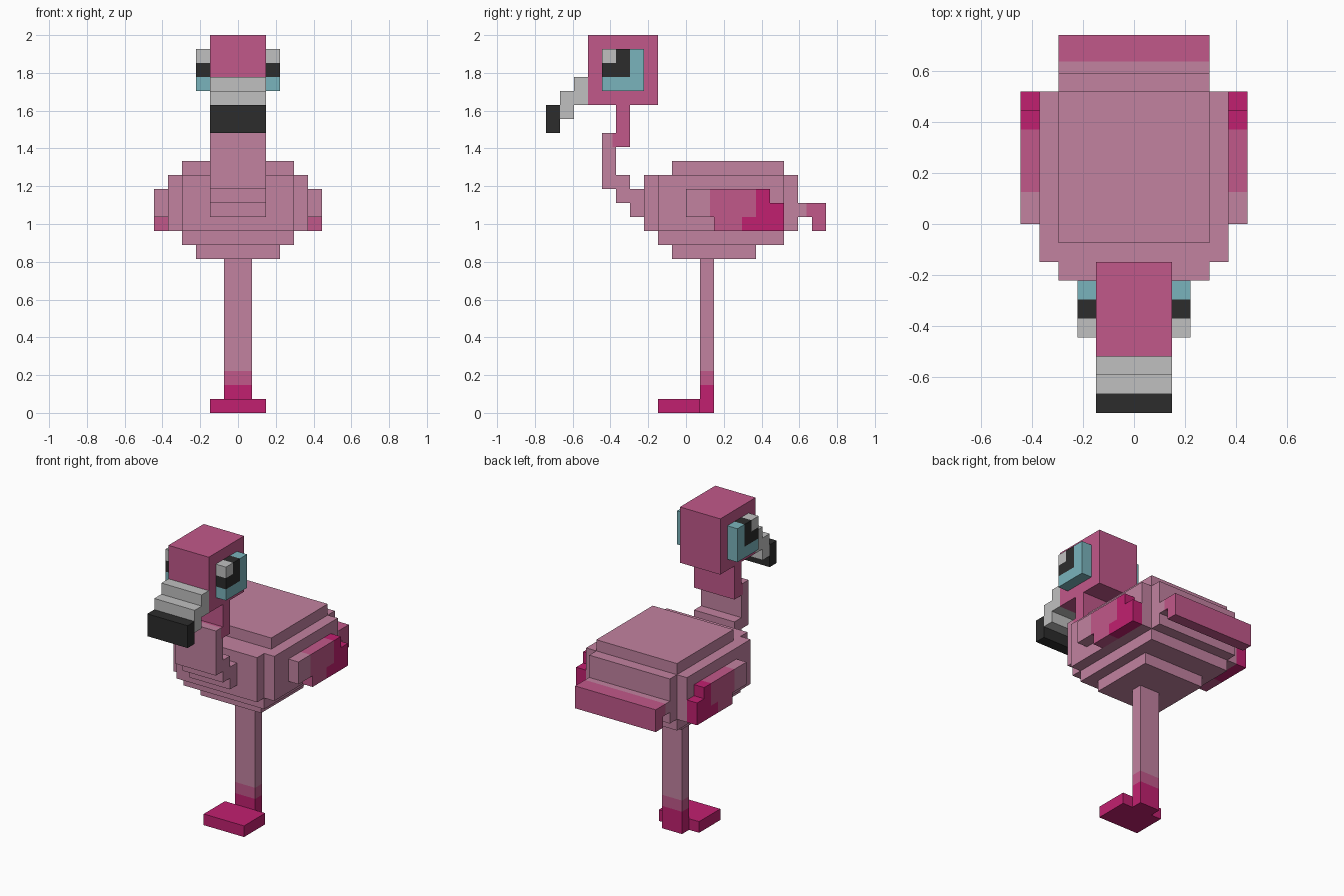
import bpy
import bmesh
from mathutils import Matrix, Vector

if "Cube" in bpy.data.objects:
    bpy.data.objects.remove(bpy.data.objects["Cube"], do_unlink=True)

U = 2 / 27  # one block


def make_material(name, srgb):
    lin = [((c / 255 + 0.055) / 1.055) ** 2.4 for c in srgb]
    m = bpy.data.materials.new(name)
    m.use_nodes = True
    m.diffuse_color = (*lin, 1)
    m.node_tree.nodes["Principled BSDF"].inputs["Base Color"].default_value = (*lin, 1)
    return m


LIGHT = make_material("pale pink", (194, 130, 160))
MID = make_material("rose pink", (193, 88, 138))
HOT = make_material("hot pink", (193, 32, 112))
GREY = make_material("light grey", (192, 192, 192))
BLACK = make_material("black", (44, 44, 44))
TEAL = make_material("teal", (122, 180, 188))


def blocks(name, boxes, flip=1):
    """One object from boxes (material, x range, y range, z range), in block units."""
    bm = bmesh.new()
    mats = []
    for mat, xs, ys, zs in boxes:
        if mat not in mats:
            mats.append(mat)
        xs = sorted(flip * x for x in xs)
        lo = Vector((xs[0], ys[0], zs[0])) * U
        hi = Vector((xs[1], ys[1], zs[1])) * U
        place = Matrix.Translation((lo + hi) / 2) @ Matrix.Diagonal((*(hi - lo), 1))
        verts = bmesh.ops.create_cube(bm, size=1, matrix=place)["verts"]
        for f in {f for v in verts for f in v.link_faces}:
            f.material_index = mats.index(mat)
    mesh = bpy.data.meshes.new(name)
    bm.to_mesh(mesh)
    bm.free()
    for m in mats:
        mesh.materials.append(m)
    ob = bpy.data.objects.new(name, mesh)
    bpy.context.scene.collection.objects.link(ob)
    return ob


def pair(name, boxes):
    blocks("left_" + name, boxes, 1)
    blocks("right_" + name, boxes, -1)


W2, W3, W4 = (-2, 2), (-3, 3), (-4, 4)

# Body: stepped core plus side slabs
blocks("body", [
    (LIGHT, W4, (-1, 7), (17, 18)),
    (LIGHT, W4, (-3, 8), (13, 17)),
    (LIGHT, W4, (-2, 7), (12, 13)),
    (LIGHT, W3, (-1, 5), (11, 12)),
])
pair("flank", [(LIGHT, (4, 5), (-2, 7), (13, 17))])

# Wings: pale at the front, hot pink at the tips
pair("wing", [
    (LIGHT, (5, 6), (0, 1.7), (14, 16)),
    (MID, (5, 6), (1.7, 5), (14, 16)),
    (HOT, (5, 6), (5, 6), (15, 16)),
    (HOT, (5, 6), (5, 7), (14, 15)),
    (MID, (5, 6), (2, 4), (13, 14)),
    (HOT, (5, 6), (4, 7), (13, 14)),
])

# Tail
blocks("tail", [
    (LIGHT, W4, (8, 8.6), (14, 15)),
    (MID, W4, (8.6, 9), (14, 15)),
    (MID, W4, (9, 10), (13, 15)),
])

# Neck: stepped curve from the body to the head
blocks("neck", [
    (LIGHT, W2, (-4, -3), (14, 16)),
    (LIGHT, W2, (-5, -4), (15, 17)),
    (LIGHT, W2, (-6, -5), (16, 19)),
    (LIGHT, W2, (-6, -5.25), (19, 20)),
    (MID, W2, (-5.25, -5), (19, 20)),
    (MID, W2, (-5, -4), (19, 22)),
])

# Head, beak and eyes
blocks("head", [(MID, W2, (-7, -2), (22, 27))])
blocks("beak", [
    (GREY, W2, (-8, -7), (22, 24)),
    (GREY, W2, (-9, -8), (21, 23)),
])
blocks("beak_tip", [(BLACK, W2, (-10, -9), (20, 22))])
pair("eye", [
    (GREY, (2, 3), (-6, -5), (25, 26)),
    (BLACK, (2, 3), (-6, -5), (24, 25)),
    (BLACK, (2, 3), (-5, -4), (24, 26)),
    (TEAL, (2, 3), (-4, -3), (23, 26)),
    (TEAL, (2, 3), (-6, -4), (23, 24)),
])

# Single leg and foot
blocks("leg", [
    (LIGHT, (-1, 1), (1, 2), (3, 11)),
    (MID, (-1, 1), (1, 2), (2, 3)),
    (HOT, (-1, 1), (1, 2), (0, 2)),
])
blocks("foot", [(HOT, W2, (-2, 1), (0, 1))])
